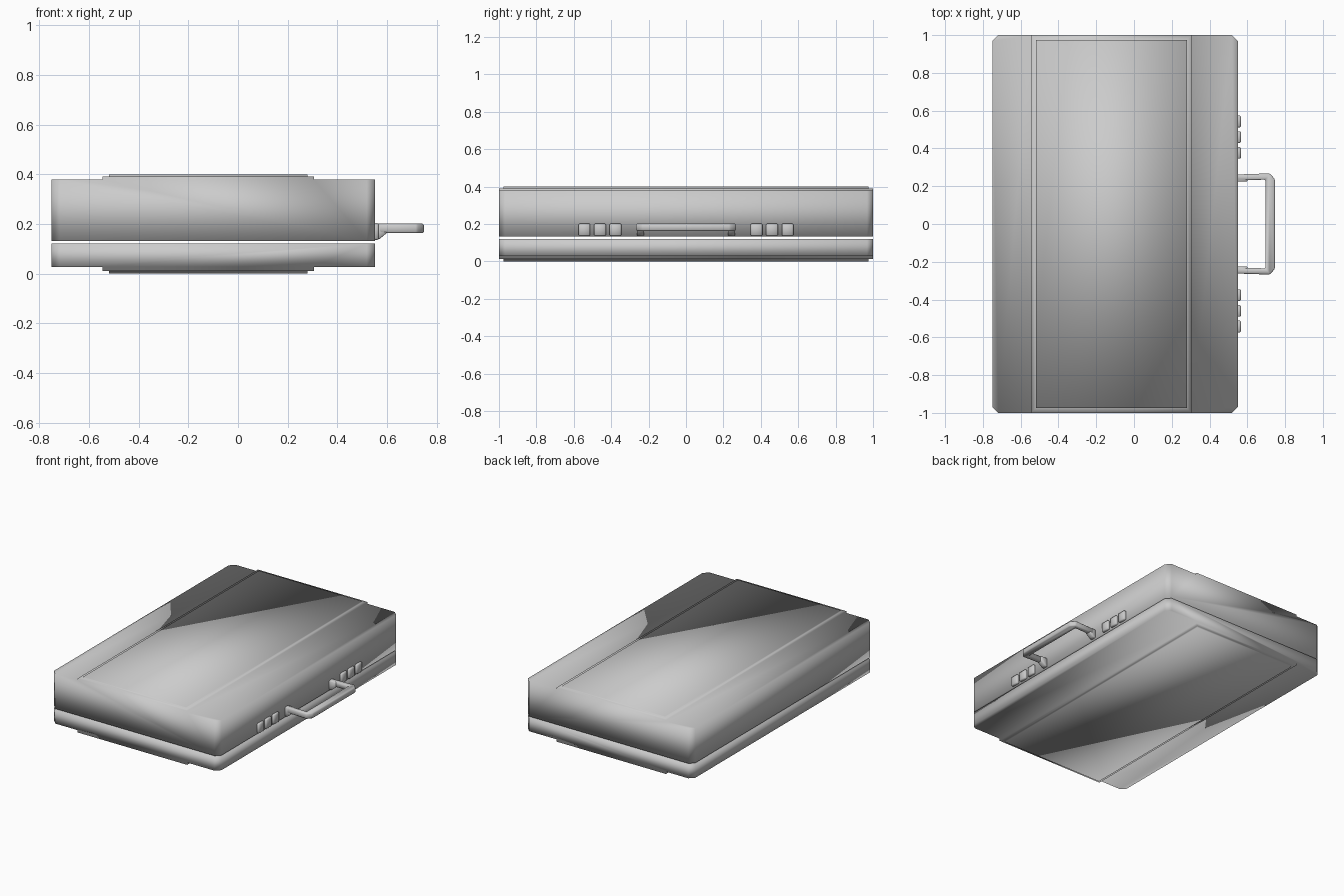
import bpy, bmesh
from mathutils import Vector

if "Cube" in bpy.data.objects:
    bpy.data.objects.remove(bpy.data.objects["Cube"])

X_BACK, X_FRONT, HALF_LEN = -0.75, 0.55, 1.0
BAND_L, BAND_R = -0.545, 0.305


def prism(bm, points, depth):
    """Close a flat outline of 3D points and extrude it along depth."""
    face = bm.faces.new([bm.verts.new(p) for p in points])
    res = bmesh.ops.extrude_face_region(bm, geom=[face])
    moved = [v for v in res["geom"] if isinstance(v, bmesh.types.BMVert)]
    bmesh.ops.translate(bm, vec=Vector(depth), verts=moved)
    bmesh.ops.recalc_face_normals(bm, faces=bm.faces[:])


def finish(name, bm, bevel=0.0):
    """Turn the bmesh into a smooth-shaded object, optionally bevelled."""
    mesh = bpy.data.meshes.new(name)
    bm.to_mesh(mesh)
    bm.free()
    for p in mesh.polygons:
        p.use_smooth = True
    obj = bpy.data.objects.new(name, mesh)
    bpy.context.collection.objects.link(obj)
    if bevel:
        mod = obj.modifiers.new("soft_edges", "BEVEL")
        mod.width = bevel
        mod.segments = 1
        mod.limit_method = "ANGLE"
    return obj


def case_half(name, z_seam, z_face, z_band, z_panel):
    """One half of the case: shell, raised full-length band, raised panel."""
    profile = [(X_BACK, z_seam), (X_FRONT, z_seam), (X_FRONT, z_face),
               (BAND_R, z_face), (BAND_R, z_band), (BAND_L, z_band),
               (BAND_L, z_face), (X_BACK, z_face)]
    bm = bmesh.new()
    prism(bm, [(x, -HALF_LEN, z) for x, z in profile], (0, 2 * HALF_LEN, 0))

    # chamfer the four upright corners
    corners = [e for e in bm.edges
               if all(v.co.x in (bm_x(X_BACK), bm_x(X_FRONT)) for v in e.verts)
               and abs(e.verts[0].co.z - e.verts[1].co.z) > 0.05]
    bmesh.ops.bevel(bm, geom=corners, offset=0.032, offset_type="OFFSET",
                    segments=1, affect="EDGES")

    # raise the inset panel on the band
    bm.faces.ensure_lookup_table()
    band = [f for f in bm.faces
            if all(abs(v.co.z - z_band) < 1e-4 for v in f.verts)]
    bmesh.ops.inset_region(bm, faces=band, thickness=0.036)
    res = bmesh.ops.extrude_face_region(bm, geom=band)
    top = [v for v in res["geom"] if isinstance(v, bmesh.types.BMVert)]
    bmesh.ops.translate(bm, vec=(0, 0, z_panel - z_band), verts=top)
    bmesh.ops.delete(bm, geom=band, context="FACES_ONLY")
    bmesh.ops.recalc_face_normals(bm, faces=bm.faces[:])
    return finish(name, bm)


def bm_x(x):
    """Value of x after single-precision storage in a vertex."""
    return Vector((x, 0, 0)).x


# case halves, separated by a thin open seam
case_half("lid", 0.132, 0.378, 0.391, 0.40)
case_half("base", 0.121, 0.028, 0.012, 0.0)

# carry handle: flat U-shaped grip with chamfered corners
outer = [(0.54, 0.262), (0.72, 0.268), (0.747, 0.235)]
inner = [(0.695, 0.235), (0.54, 0.23)]
side = outer
outline = (side + [(x, -y) for x, y in reversed(side)]
           + [(x, -y) for x, y in reversed(inner)] + inner)
bm = bmesh.new()
prism(bm, [(x, y, 0.163) for x, y in outline], (0, 0, 0.039))
finish("handle", bm, 0.006)

# handle feet sloping down against the lid
foot = [(0.54, 0.2), (0.54, 0.135), (0.567, 0.138), (0.6, 0.165), (0.6, 0.2)]
for label, y in (("left", -0.263), ("right", 0.225)):
    bm = bmesh.new()
    prism(bm, [(x, y, z) for x, z in foot], (0, 0.038, 0))
    finish("handle_foot_" + label, bm, 0.004)

# combination-lock buttons, three on each side of the handle
for label, sign in (("left", -1), ("right", 1)):
    for i, y in enumerate((0.377, 0.46, 0.543)):
        bm = bmesh.new()
        bmesh.ops.create_cube(bm, size=1)
        bmesh.ops.scale(bm, vec=(0.027, 0.062, 0.068), verts=bm.verts[:])
        bmesh.ops.translate(bm, vec=(0.553, sign * y, 0.17), verts=bm.verts[:])
        finish(f"lock_button_{label}_{i + 1}", bm, 0.006)
